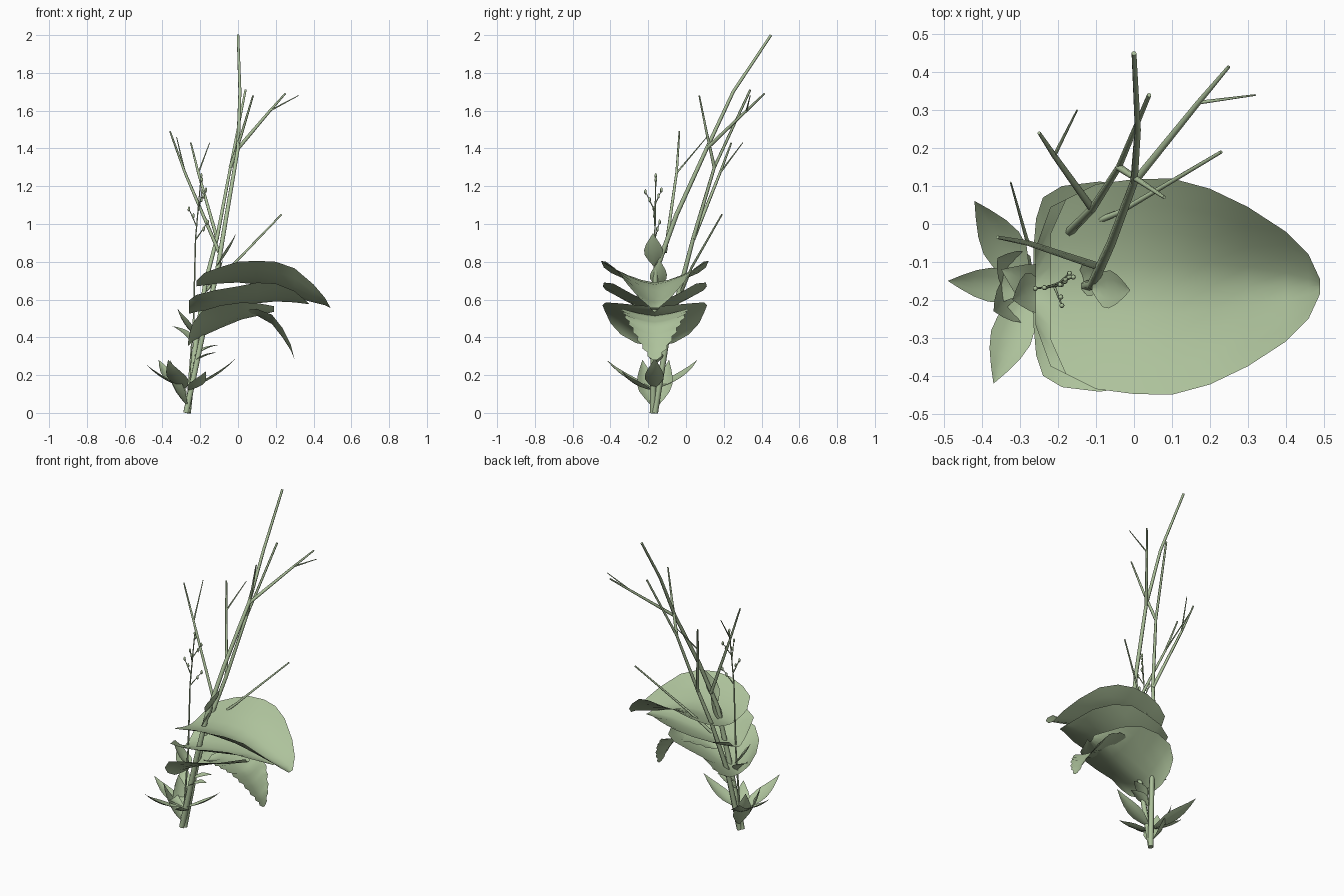
import bpy, bmesh, math
from mathutils import Vector as V

sage = bpy.data.materials.new("sage")
sage.diffuse_color = (0.42, 0.54, 0.33, 1)


def finish(name, bm):
    me = bpy.data.meshes.new(name)
    bm.to_mesh(me)
    bm.free()
    ob = bpy.data.objects.new(name, me)
    bpy.context.collection.objects.link(ob)
    me.materials.append(sage)
    for p in me.polygons:
        p.use_smooth = True
    return ob


def branch(name, pts, r0, r1):
    cu = bpy.data.curves.new(name, 'CURVE')
    cu.dimensions = '3D'
    cu.bevel_depth = 1
    cu.bevel_resolution = 1
    cu.use_fill_caps = True
    sp = cu.splines.new('POLY')
    sp.points.add(len(pts) - 1)
    for i, p in enumerate(pts):
        sp.points[i].co = (*p, 1)
        sp.points[i].radius = r0 + (r1 - r0) * i / (len(pts) - 1)
    sp.use_smooth = True
    cu.materials.append(sage)
    ob = bpy.data.objects.new(name, cu)
    bpy.context.collection.objects.link(ob)


def grid_leaf(name, rows, across=4):
    """rows: (centre, side vector, lift vector); lift is the edge's raised offset."""
    bm = bmesh.new()
    vs = []
    for c, s, up in rows:
        ts = [j / across for j in range(-across, across + 1)]
        vs.append([bm.verts.new(c + s * t + up * abs(t) ** 1.5) for t in ts])
    for a, b in zip(vs, vs[1:]):
        for j in range(2 * across):
            bm.faces.new((a[j], a[j + 1], b[j + 1], b[j]))
    finish(name, bm)


def shell(name, table, y=-0.165, sub=1, teeth=0):
    """Big cupped leaf: rows of x, midrib z, half width, edge rise."""
    rows = []
    for a, b in zip(table, table[1:] + table[-1:]):
        for k in range(sub if a is not b else 1):
            x, z, w, r = (p + (q - p) * k / sub for p, q in zip(a, b))
            if k % 2:
                w += teeth
            rows.append((V((x, y, z)), V((0, w, 0)), V((0, 0, r))))
    grid_leaf(name, rows)


def small_leaf(name, base, tip, w, bow=0.02, cup=0.25):
    """Pointed leaf from base to tip, sagging by bow."""
    base, tip = V(base), V(tip)
    d = tip - base
    side = d.cross(V((0, 0, 1))).normalized()
    n = side.cross(d).normalized()
    rows = []
    for t, k in ((0, .12), (.15, .55), (.32, .95), (.48, 1), (.65, .78), (.83, .4), (1, .01)):
        c = base + d * t - n * bow * 4 * t * (1 - t)
        rows.append((c, side * w * k, n * w * k * cup))
    grid_leaf(name, rows, 2)


# Big cupped leaves
shell("top_leaf", [
    (-.22, .67, .14, .03), (-.18, .675, .23, .065), (-.1, .685, .27, .085), (0, .69, .283, .11),
    (.1, .68, .285, .125), (.2, .65, .258, .15), (.3, .61, .21, .155), (.4, .585, .145, .095),
    (.46, .57, .085, .04), (.49, .555, .02, .0)])
shell("middle_leaf", [
    (-.26, .525, .1, .07), (-.22, .535, .21, .09), (-.12, .55, .26, .10), (0, .57, .275, .10),
    (.1, .58, .27, .11), (.2, .59, .22, .095), (.3, .585, .15, .06), (.38, .575, .02, 0)])
shell("lower_leaf", [
    (-.265, .355, .1, .015), (-.258, .36, .18, .055), (-.24, .38, .235, .095), (-.19, .405, .265, .135),
    (-.09, .45, .277, .12), (.02, .495, .26, .09), (.11, .515, .19, .065), (.19, .535, .03, .03)])
shell("serrated_leaf", [
    (-.1, .47, .04, .02), (0, .51, .13, .03), (.1, .515, .17, .035), (.18, .47, .155, .05),
    (.235, .40, .115, .05), (.28, .33, .065, .03), (.30, .28, .01, 0)], sub=4, teeth=.014)

# Small leaves: rosette at the foot, loose leaves up the stems
leaves = [
    ((-.27, -.17, .13), (-.49, -.15, .26), .045, .02),
    ((-.28, -.16, .13), (-.42, .06, .28), .055, .025),
    ((-.28, -.18, .13), (-.37, -.42, .28), .055, .025),
    ((-.26, -.17, .13), (-.01, -.165, .29), .05, .02),
    ((-.26, -.18, .12), (-.17, -.34, .22), .045, .02),
    ((-.27, -.18, .04), (-.37, -.23, .28), .06, .02),
    ((-.27, -.15, .04), (-.36, -.09, .28), .055, .02),
    ((-.24, -.16, .26), (-.11, -.16, .32), .04, -.01),
    ((-.23, -.16, .30), (-.10, -.12, .36), .035, -.01),
    ((-.24, -.17, .37), (-.35, -.12, .46), .05, -.01),
    ((-.23, -.17, .41), (-.32, -.20, .55), .055, .01),
    ((-.11, -.17, .78), (-.01, -.175, .95), .05, .01),
    ((-.15, -.15, .66), (-.08, -.14, .81), .045, .01),
]
for i, (b, t, w, bow) in enumerate(leaves):
    small_leaf(f"small_leaf_{i + 1}", b, t, w, bow)

# Two woody stems
branch("main_stem", [(-.275, -.175, 0), (-.18, -.17, .45), (-.11, -.16, .75), (-.06, -.05, 1.05),
                     (0, .11, 1.4), (.01, .25, 1.7), (0, .45, 2.0)], .017, .007)
branch("second_stem", [(-.265, -.165, 0), (-.22, -.1, .4), (-.17, -.02, .7), (-.11, .04, .93),
                       (-.04, .15, 1.3), (.04, .34, 1.71)], .017, .006)

# Side twigs
twigs = [
    [(0, .11, 1.4), (.17, .32, 1.6), (.25, .415, 1.69)],
    [(.17, .32, 1.6), (.32, .34, 1.68)],
    [(-.04, .15, 1.3), (.02, .11, 1.48), (.08, .07, 1.68)],
    [(-.11, .04, .92), (-.21, .18, 1.27), (-.25, .24, 1.43)],
    [(-.21, .18, 1.27), (-.15, .30, 1.43)],
    [(-.1, -.11, .85), (-.28, -.05, 1.27), (-.36, -.035, 1.49)],
    [(-.28, -.05, 1.27), (-.325, .11, 1.46)],
    [(-.17, -.02, .65), (-.04, .03, .77), (.23, .19, 1.05)],
]
for i, p in enumerate(twigs):
    thick = .01 if len(p) == 3 else .005
    branch(f"twig_{i + 1}", p, thick, thick * .45)

# Thin budding sprig
branch("bud_stem", [(-.27, -.17, .02), (-.235, -.17, .5), (-.225, -.165, .92), (-.195, -.16, 1.26)],
       .006, .003)
shoots = [((-.222, -.165, .92), (-.16, -.14, 1.01)), ((-.22, -.165, .99), (-.26, -.17, 1.08)),
          ((-.21, -.165, 1.07), (-.19, -.215, 1.17)), ((-.208, -.165, 1.10), (-.17, -.13, 1.18)),
          ((-.2, -.16, 1.2), (-.195, -.16, 1.255))]
bm = bmesh.new()
for i, (a, b) in enumerate(shoots):
    branch(f"bud_shoot_{i + 1}", [a, b], .0035, .002)
    a, b = V(a), V(b)
    for p in (b, a.lerp(b, .55) + V((.006, 0, .004))):
        g = bmesh.ops.create_icosphere(bm, subdivisions=1, radius=.0075)
        bmesh.ops.scale(bm, verts=g['verts'], vec=(1, 1, 2))
        bmesh.ops.translate(bm, verts=g['verts'], vec=p)
finish("buds", bm)
